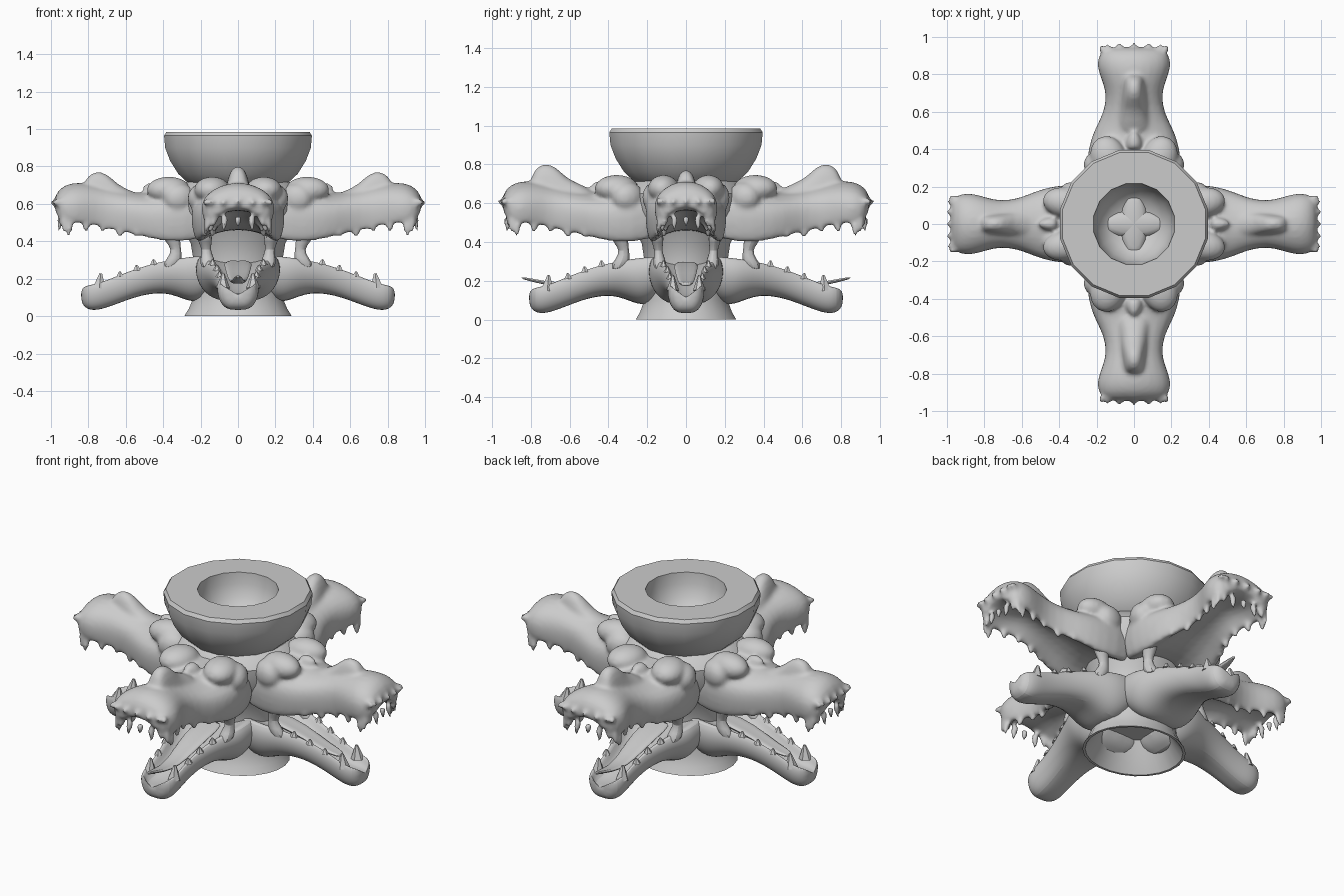
import bpy, bmesh, math
from mathutils import Matrix, Vector

if "Cube" in bpy.data.objects:
    bpy.data.objects.remove(bpy.data.objects["Cube"])


def finish(bm, name, mat=None, subsurf=0, angle=40, blend=False):
    """Turn a bmesh into a smooth shaded object; blend fuses overlapping lumps."""
    if mat:
        bm.transform(mat)
    bmesh.ops.recalc_face_normals(bm, faces=bm.faces)
    me = bpy.data.meshes.new(name)
    bm.to_mesh(me)
    bm.free()
    ob = bpy.data.objects.new(name, me)
    bpy.context.collection.objects.link(ob)
    if subsurf:
        m = ob.modifiers.new("Subdivision", 'SUBSURF')
        m.levels = m.render_levels = subsurf
    if blend:
        m = ob.modifiers.new("Fuse", 'REMESH')
        m.mode, m.voxel_size, m.use_smooth_shade = 'VOXEL', 0.012, True
        m = ob.modifiers.new("Soften", 'SMOOTH')
        m.factor, m.iterations = 0.5, 6
        return ob
    bpy.ops.object.select_all(action='DESELECT')
    ob.select_set(True)
    bpy.context.view_layer.objects.active = ob
    bpy.ops.object.shade_smooth_by_angle(angle=math.radians(angle))
    return ob


def loft(rings, closed=True, bm=None):
    """Skin a list of equal-length rings; cap both ends when closed."""
    bm = bm or bmesh.new()
    vs = [[bm.verts.new(p) for p in r] for r in rings]
    n = len(vs[0])
    for a, b in zip(vs, vs[1:]):
        for i in range(n):
            j = (i + 1) % n
            bm.faces.new((a[i], a[j], b[j], b[i]))
    if closed:
        bm.faces.new(vs[0])
        bm.faces.new(vs[-1])
    return bm


def lathe(profile, steps, sx=1, sy=1):
    ang = [2 * math.pi * (i + 0.5) / steps for i in range(steps)]
    bm = loft([[(r * sx * math.cos(a), r * sy * math.sin(a), z) for a in ang]
               for r, z in profile], False)
    bmesh.ops.remove_doubles(bm, verts=bm.verts, dist=1e-5)
    return bm


def mirrored(x, half):
    """Full section ring from a half section running top centre to bottom centre."""
    pts = [(x, y, z) for y, z in half]
    return pts + [(x, -y, z) for y, z in half[-2:0:-1]]


def spike(bm, pos, direction, length, radius, segs=6):
    d = Vector(direction).normalized()
    m = (Matrix.Translation(Vector(pos) + d * length * 0.3)
         @ Vector((0, 0, 1)).rotation_difference(d).to_matrix().to_4x4())
    bmesh.ops.create_cone(bm, segments=segs, radius1=radius, radius2=radius * 0.2,
                          depth=length, cap_ends=True, matrix=m)


def blob(bm, pos, radii, tilt=0):
    m = Matrix.Translation(pos) @ Matrix.Rotation(tilt, 4, 'Z') @ Matrix.Diagonal((*radii, 1))
    bmesh.ops.create_uvsphere(bm, u_segments=12, v_segments=8, radius=1, matrix=m)


# distance, half width, crown z, cheek z, lip z, palate z
UPPER = [(.10, .25, .70, .60, .42, .46), (.30, .28, .69, .58, .385, .44),
         (.42, .27, .675, .56, .395, .46), (.52, .235, .66, .56, .42, .49),
         (.61, .18, .675, .57, .44, .51), (.71, .16, .695, .59, .46, .53),
         (.79, .185, .715, .60, .485, .55), (.87, .22, .72, .60, .49, .55),
         (.935, .21, .705, .60, .495, .55), (.985, .165, .65, .605, .54, .57)]
# distance, half width, rim z, floor z, bottom z
LOWER = [(.10, .25, .33, .30, .15), (.20, .25, .33, .29, .07), (.28, .25, .32, .27, .085),
         (.38, .205, .305, .24, .13), (.52, .145, .27, .19, .115),
         (.66, .12, .215, .14, .06), (.75, .125, .18, .12, .03),
         (.81, .11, .17, .12, .035), (.84, .06, .15, .12, .075)]
# distance, half width, top z, bottom z
HORN = [(.48, .12, .65, .58), (.56, .10, .69, .58), (.64, .08, .72, .60),
        (.70, .07, .79, .62), (.765, .065, .80, .62), (.81, .06, .77, .62),
        (.835, .06, .70, .62)]


def head(side, angle, length, width, lift, jaw, tongue):
    mat = Matrix.Rotation(angle, 4, 'Z') @ Matrix.Diagonal((length, width, 1, 1))
    jaw_mat = Matrix.Rotation(angle, 4, 'Z') @ Matrix.Diagonal((length, jaw, 1, 1))

    # upper jaw with hollow palate, fused with its horn, brows and teeth
    rings = []
    for x, w, top, mid, lip, pal in UPPER:
        rings.append(mirrored(x, [(0, top), (.45 * w, top - .015), (.85 * w, (top + mid) / 2),
                                  (w, mid), (.98 * w, (mid + lip) / 2), (.9 * w, lip),
                                  (.74 * w, lip + .01), (.5 * w, pal), (0, pal + .02)]))
    bm = loft(rings)
    loft([mirrored(x, [(0, t + lift), (.6 * w, t + lift - .01), (w, (t + b) / 2), (w * 1.2, b), (0, b)])
          for x, w, t, b in HORN], True, bm)
    for s in (-1, 1):
        blob(bm, (.37, s * .15, .675), (.13, .11, .072), s * .4)
        blob(bm, (.31, s * .21, .63), (.10, .08, .08), s * .7)
        for x, y, l in ((.54, .185, .06), (.63, .145, .06), (.72, .135, .07),
                        (.81, .155, .07), (.90, .18, .10)):
            spike(bm, (x, s * y, .495 if x > .7 else .46), (.1, s * .15, -1), l, .042)
    spike(bm, (.43, 0, .66), (1, 0, .4), .12, .09, 8)
    for i in range(-3, 4):
        a = i * .45
        spike(bm, (.92 + .03 * math.cos(a), .175 * math.sin(a), .53),
              (.15, .2 * math.sin(a), -1), .115 if i % 2 else .08, .042)
        spike(bm, (.95 + .015 * math.cos(a), .18 * math.sin(a), .61),
              (1, .6 * math.sin(a), -.1), .065, .04)
    finish(bm, side + "_upper_jaw", mat, 1, blend=True)

    # lower jaw with trough
    rings = []
    for x, w, rim, floor, bot in LOWER:
        rings.append(mirrored(x, [(0, floor), (.5 * w, floor), (.72 * w, rim - .01), (.88 * w, rim),
                                  (w, (rim * 2 + bot) / 3), (.85 * w, (rim + bot * 3) / 4),
                                  (.5 * w, bot), (0, bot)]))
    finish(loft(rings), side + "_lower_jaw", jaw_mat, 2)

    # lower teeth
    bm = bmesh.new()
    for s in (-1, 1):
        for x, y, z in ((.45, .145, .28), (.54, .12, .25), (.63, .105, .215)):
            spike(bm, (x, s * y, z), (.1, 0, 1), .03, .025)
        spike(bm, (.74, s * .085, .165), (-.1, 0, 1), .08, .04)
    finish(bm, side + "_lower_teeth", jaw_mat)

    # skin strands at the corners of the mouth
    for s, tag in ((-1, "right"), (1, "left")):
        path = [(.37, .20, .45), (.345, .19, .395), (.33, .185, .355), (.335, .18, .315), (.37, .17, .25)]
        rings = []
        for k, (x, y, z) in enumerate(path):
            w = .026 + .016 * abs(k - 2)
            rings.append([(x + w * math.cos(t * math.pi / 4), s * (y + w * math.sin(t * math.pi / 4)), z)
                          for t in range(8)])
        finish(loft(rings), side + "_" + tag + "_cheek_strand", mat, 1)

    # tongue, only the broad heads stick it out
    pts = [(.22, .10, .30), (.42, .085, .265), (.58, .065, .20), (.70, .045, .18)]
    if tongue:
        pts += [(.80, .03, .20), (.885, .006, .215)]
    finish(loft([mirrored(x, [(0, z + .004), (w * .7, z + .01), (w, z), (w * .7, z - .2 * w - .004),
                              (0, z - .2 * w - .004)]) for x, w, z in pts]),
           side + "_tongue", mat, 1)


# four heads, front and back pair broader than the side pair
head("front", -math.pi / 2, .965, .92, .01, .94, True)
head("back", math.pi / 2, .965, .92, .01, .94, True)
head("right", 0, 1.0, .77, -.02, .80, False)
head("left", math.pi, 1.0, .77, -.02, .80, False)

# central trunk with flared, hollow foot
trunk = [(0, .16), (.17, .16), (.23, .06), (.275, 0), (.29, 0), (.265, .04), (.24, .10),
         (.235, .20), (.24, .30), (.255, .39), (.30, .47), (.345, .56), (.35, .65), (.30, .71), (.20, .74)]
finish(lathe(trunk, 24, 1, .9), "trunk")

# bowl with a thick flat rim and round well
bowl = [(.20, .67), (.27, .71), (.325, .76), (.37, .83), (.397, .90), (.403, .965), (.39, .985),
        (.22, .985), (.215, .92), (.19, .85), (.14, .79), (.07, .765), (0, .76)]
finish(lathe(bowl, 16), "bowl", None, 0, 35)

# low raised cross in the bottom of the well
bm = bmesh.new()
for radii in ((.18, .07, .03), (.07, .18, .03)):
    blob(bm, (0, 0, .775), radii)
finish(bm, "well_cross")
